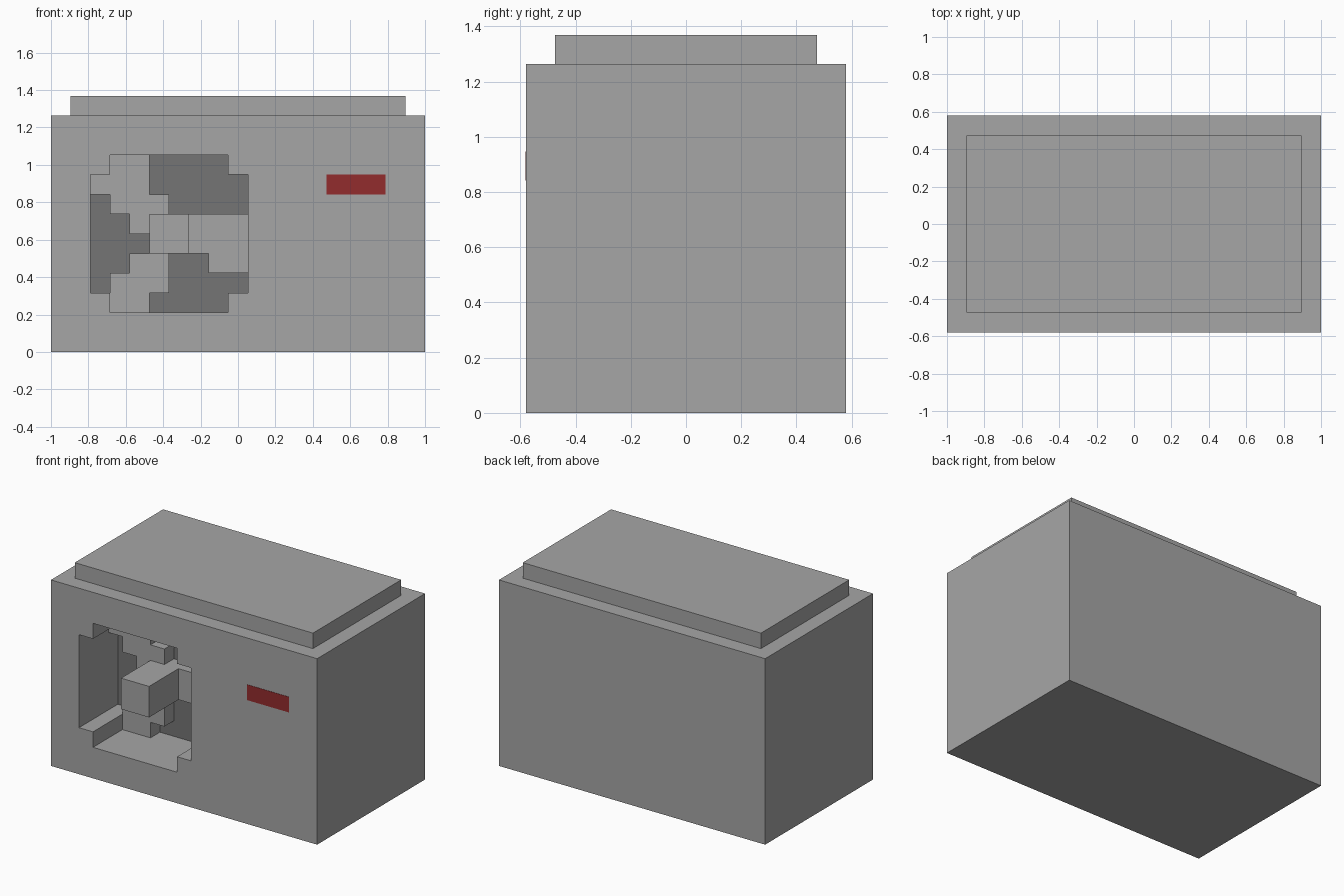
import bpy, bmesh

if "Cube" in bpy.data.objects:
    bpy.data.objects.remove(bpy.data.objects["Cube"])

U = 2 / 19            # block unit: the model is 19 x 11 x 13 units
EPS = 0.004           # thickness of colour plates


def material(name, rgb):
    m = bpy.data.materials.new(name)
    m.diffuse_color = (*rgb, 1)
    m.use_nodes = True
    m.node_tree.nodes["Principled BSDF"].inputs["Base Color"].default_value = m.diffuse_color
    return m


GREY = material("light grey", (0.381, 0.381, 0.381))
DARK = material("dark grey", (0.178, 0.178, 0.178))
RED = material("red", (0.287, 0.025, 0.027))


def prism(name, outline, d0, d1, mat):
    """Front outline (block columns, rows) extruded from depth d0 to d1 behind the front."""
    bm = bmesh.new()
    face = bm.faces.new([bm.verts.new(((c - 9.5) * U, (d0 - 5.5) * U, r * U))
                         for c, r in outline])
    ext = bmesh.ops.extrude_face_region(bm, geom=[face])
    moved = [v for v in ext["geom"] if isinstance(v, bmesh.types.BMVert)]
    bmesh.ops.translate(bm, verts=moved, vec=(0, (d1 - d0) * U, 0))
    bmesh.ops.recalc_face_normals(bm, faces=bm.faces)
    me = bpy.data.meshes.new(name)
    bm.to_mesh(me)
    bm.free()
    me.materials.append(mat)
    ob = bpy.data.objects.new(name, me)
    bpy.context.collection.objects.link(ob)
    return ob


def rect(c0, r0, c1, r1):
    return [(c0, r0), (c1, r0), (c1, r1), (c0, r1)]


# Main housing and stepped lid
body = prism("housing", rect(0, 0, 19, 12), 0, 11, GREY)
prism("lid", rect(1, 12, 18, 13), 1, 10, GREY)

# Rounded fan opening cut into the front
opening = [(3, 2), (9, 2), (9, 3), (10, 3), (10, 9), (9, 9),
           (9, 10), (3, 10), (3, 9), (2, 9), (2, 3), (3, 3)]
cutter = prism("opening_cutter", opening, -1, 4, GREY)
cutter.hide_render = True
cutter.hide_set(True)
cut = body.modifiers.new("fan_opening", "BOOLEAN")
cut.operation = "DIFFERENCE"
cut.solver = "EXACT"
cut.object = cutter

# Dark back wall of the opening
prism("opening_back", opening, 4 - EPS / U, 4, DARK)

# Three swept fan blades and the hub
blades = [(5, 10), (3, 10), (3, 9), (2, 9), (2, 8), (3, 8), (3, 7), (4, 7), (4, 6),
          (5, 6), (5, 5), (4, 5), (4, 4), (3, 4), (3, 2), (5, 2), (5, 3), (6, 3),
          (6, 5), (8, 5), (8, 4), (10, 4), (10, 7), (6, 7), (6, 8), (5, 8)]
prism("fan_blades", blades, 3, 4, GREY)
prism("fan_hub", rect(5, 5, 7, 7), 0, 3, GREY)

# Red indicator plate
prism("indicator", rect(14, 8, 17, 9), -0.002 / U, 0.002 / U, RED)
